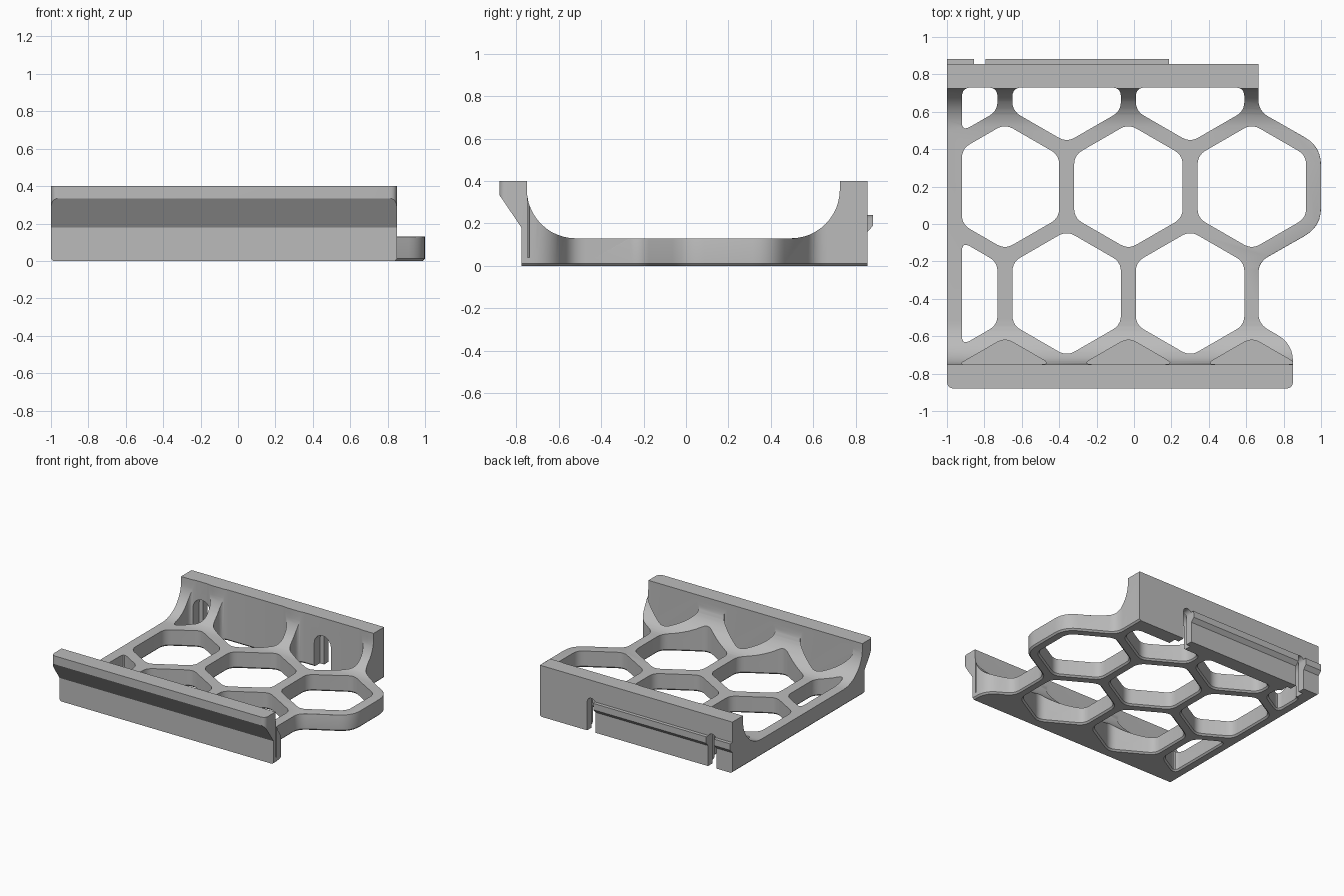
import bpy, bmesh, math
from mathutils import Vector

if "Cube" in bpy.data.objects:
    bpy.data.objects.remove(bpy.data.objects["Cube"], do_unlink=True)

grey = bpy.data.materials.new("plain grey")
grey.use_nodes = True
colour = (0.5, 0.5, 0.5, 1)
grey.diffuse_color = colour
grey.node_tree.nodes["Principled BSDF"].inputs["Base Color"].default_value = colour


def clip(poly, axis, limit, sign):
    """Keep the side of a polygon where sign * coordinate >= sign * limit."""
    out = []
    for a, b in zip(poly, poly[1:] + poly[:1]):
        da, db = sign * (a[axis] - limit), sign * (b[axis] - limit)
        if da >= 0:
            out.append(a)
        if da * db < 0:
            out.append(a.lerp(b, da / (da - db)))
    return out


def rounded(poly, cuts, steps=6):
    """Round each corner; cuts gives the length trimmed off both its edges."""
    out = []
    for i, p in enumerate(poly):
        a, b = poly[i - 1] - p, poly[(i + 1) % len(poly)] - p
        t = min(cuts[i], 0.45 * a.length, 0.45 * b.length)
        if t == 0:
            out.append(p)
            continue
        s, e = p + a.normalized() * t, p + b.normalized() * t
        for k in range(steps + 1):
            u = k / steps
            out.append(s.lerp(p, u).lerp(p.lerp(e, u), u))
    return out


def offset(poly, d):
    """Move a counter-clockwise outline outwards by d."""
    out = []
    for i, p in enumerate(poly):
        a = (p - poly[i - 1]).normalized()
        b = (poly[(i + 1) % len(poly)] - p).normalized()
        n = Vector((a.y + b.y, -a.x - b.x)).normalized()
        out.append(p + n * d / max(0.5, n.dot(Vector((a.y, -a.x)))))
    return out


def loft(name, rings):
    """Closed solid through rings of points."""
    bm = bmesh.new()
    rows = [[bm.verts.new(p) for p in ring] for ring in rings]
    n = len(rows[0])
    for lo, hi in zip(rows, rows[1:]):
        for i in range(n):
            bm.faces.new((lo[i], lo[(i + 1) % n], hi[(i + 1) % n], hi[i]))
    bm.faces.new(rows[0][::-1])
    bm.faces.new(rows[-1])
    bmesh.ops.recalc_face_normals(bm, faces=bm.faces)
    mesh = bpy.data.meshes.new(name)
    bm.to_mesh(mesh)
    bm.free()
    obj = bpy.data.objects.new(name, mesh)
    bpy.context.collection.objects.link(obj)
    mesh.materials.append(grey)
    return obj


def upright(name, poly, levels):
    """Prism along z; levels are (height, outward offset)."""
    return loft(name, [[(p.x, p.y, z) for p in offset(poly, d)] for z, d in levels])


def along_x(name, profile, x0, x1):
    return loft(name, [[(x, y, z) for y, z in profile] for x in (x0, x1)])


def along_y(name, profile, y0, y1):
    return loft(name, [[(x, y, z) for x, z in profile] for y in (y0, y1)])


def combine(target, other, operation):
    mod = target.modifiers.new(operation, "BOOLEAN")
    mod.operation, mod.object, mod.solver = operation, other, "EXACT"
    bpy.context.view_layer.objects.active = target
    bpy.ops.object.modifier_apply(modifier=mod.name)
    bpy.data.objects.remove(other, do_unlink=True)


# Side profile: floor, curved fillets, back wall and overhanging front lip
FLOOR, R, TOP = 0.13, 0.23, 0.40
quarter = [k * math.pi / 24 for k in range(13)]
profile = [(-0.775, 0), (0.855, 0), (0.855, TOP), (0.725, TOP)]
profile += [(0.495 + R * math.cos(a), FLOOR + R - R * math.sin(a)) for a in quarter]
profile += [(-0.52 - R * math.sin(a), FLOOR + R - R * math.cos(a)) for a in quarter]
profile += [(-0.75, TOP), (-0.88, TOP), (-0.88, 0.335), (-0.775, 0.18)]
bracket = along_x("honeycomb_bracket", profile, -1.2, 1.2)

# Plan outline following the outer honeycomb cell
plan = [Vector(p) for p in (
    (-1, -0.88), (0.85, -0.88), (0.85, -0.64), (0.665, -0.535), (0.665, -0.205),
    (1, -0.014), (1, 0.414), (0.665, 0.605), (0.665, 0.9), (-1, 0.9))]
cuts = [0.04, 0.04, 0.13, 0.06, 0.06, 0.1, 0.1, 0.06, 0, 0]
outline = upright("outline", rounded(plan, cuts),
                  [(-0.01, -0.022), (0.012, 0), (0.6, 0)])
combine(bracket, outline, "INTERSECT")

# Locking rail on the back
rail = along_x("locking_rail", [(0.84, 0.24), (0.882, 0.24), (0.882, 0.19),
                                (0.855, 0.16), (0.84, 0.16)], -1, 0.19)
combine(bracket, rail, "UNION")

# Honeycomb openings, with blind pockets beside the front lip
PITCH, ROW = 0.66, 0.5716
for row in range(4):
    for col in range(-2, 3):
        cx = -0.03 + (col + 0.5 * (row % 2 == 0)) * PITCH
        cy = 0.7716 - row * ROW
        if cx > 0.7 or cx < -1.1:
            continue
        cell = [Vector((cx + 0.335 * math.sin(-k * math.pi / 3),
                        cy + 0.335 * math.cos(k * math.pi / 3))) for k in range(6)]
        cell = clip(cell, 0, -0.92, 1)
        cell = clip(clip(cell, 1, 0.73, -1), 1, -0.75, 1)
        cell = rounded(cell, [0.05] * len(cell), 5)
        levels = [(0.04, 0), (0.6, 0)] if row == 3 else [(-0.01, 0.022), (0.012, 0), (0.6, 0)]
        combine(bracket, upright("cell", cell, levels), "DIFFERENCE")

# Arched latch slots through the back wall, wider on the inside
for cx in (-0.825, 0.22):
    for half, y0, y1 in ((0.036, 0.78, 0.95), (0.072, 0.72, 0.80)):
        arch = [(cx - half, -0.1), (cx + half, -0.1)]
        arch += [(cx + half * math.cos(k * math.pi / 10),
                  0.26 - half + half * math.sin(k * math.pi / 10)) for k in range(11)]
        combine(bracket, along_y("slot", arch, y0, y1), "DIFFERENCE")

# Soften the upper rim of the projecting cell
bm = bmesh.new()
bm.from_mesh(bracket.data)
bmesh.ops.remove_doubles(bm, verts=bm.verts, dist=0.0005)
centre = Vector((0.63, 0.2))
rim = [e for e in bm.edges if len(e.link_faces) == 2
       and all(abs(v.co.z - FLOOR) < 0.002 and v.co.x > 0.66 and -0.3 < v.co.y < 0.5
               and (v.co.xy - centre).length > 0.345 for v in e.verts)
       and e.calc_face_angle(0) > 1]
bmesh.ops.bevel(bm, geom=rim, offset=0.022, segments=3, profile=0.5,
                affect="EDGES", clamp_overlap=True)
bm.to_mesh(bracket.data)
bm.free()

bpy.ops.object.select_all(action="DESELECT")
bracket.select_set(True)
bpy.context.view_layer.objects.active = bracket
bpy.ops.object.shade_smooth_by_angle(angle=math.radians(30))
